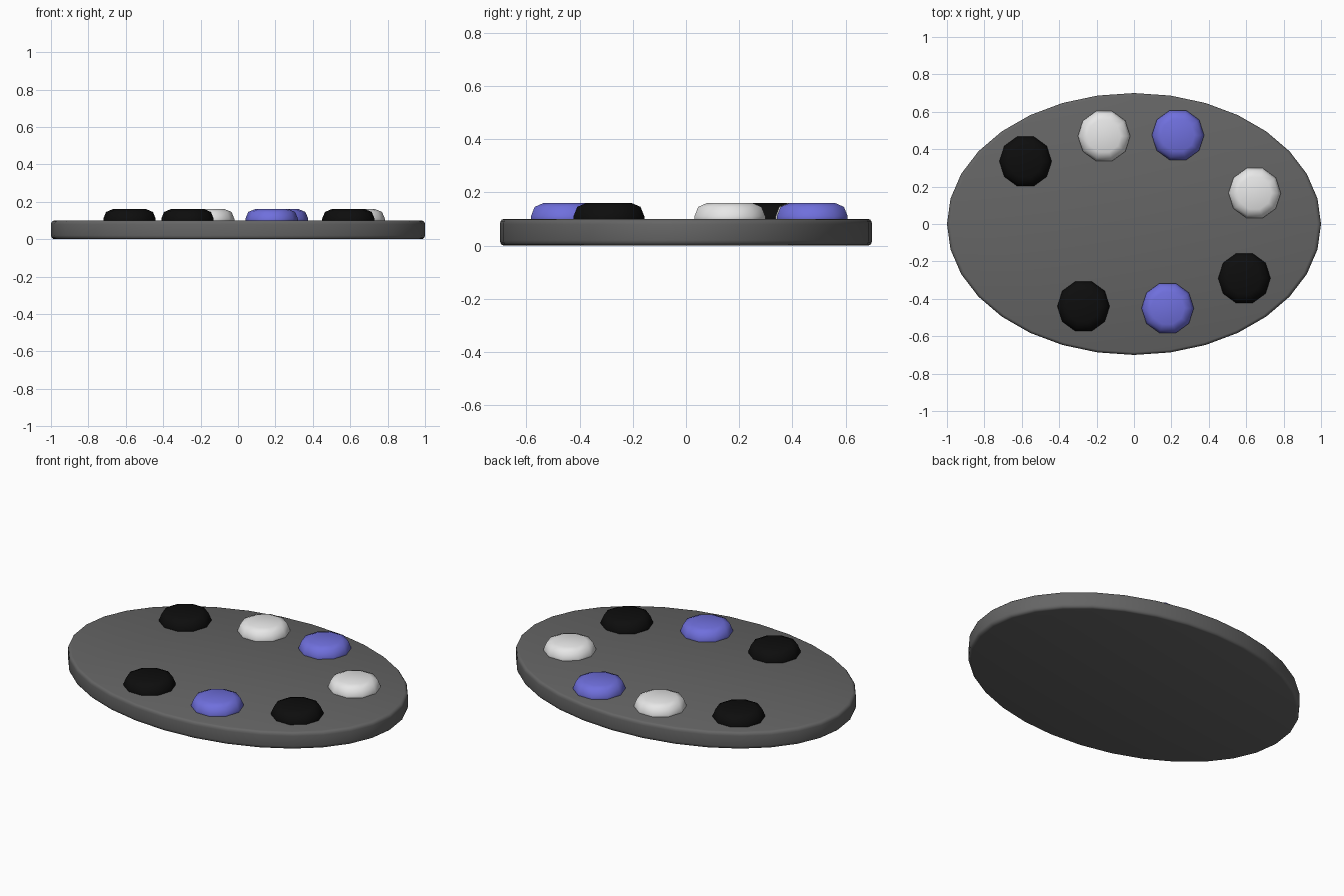
import bpy, bmesh
from math import sin, cos, tau, radians

cube = bpy.data.objects.get("Cube")
if cube:
    bpy.data.objects.remove(cube, do_unlink=True)


def material(name, rgb):
    m = bpy.data.materials.new(name)
    m.use_nodes = True
    color = (*rgb, 1)
    m.diffuse_color = color
    bsdf = next(n for n in m.node_tree.nodes if n.type == 'BSDF_PRINCIPLED')
    bsdf.inputs["Base Color"].default_value = color
    return m


def lathe(name, profile, sides, mat, location, scale=(1, 1, 1)):
    """Closed, smooth-shaded solid from (radius, height) rings, bottom to top."""
    bm = bmesh.new()
    rings = [[bm.verts.new((r * cos(tau * i / sides) * scale[0],
                            r * sin(tau * i / sides) * scale[1],
                            z * scale[2])) for i in range(sides)]
             for r, z in profile]
    for low, high in zip(rings, rings[1:]):
        for i in range(sides):
            j = (i + 1) % sides
            bm.faces.new((low[i], low[j], high[j], high[i]))
    bm.faces.new(rings[0][::-1])
    bm.faces.new(rings[-1])
    for f in bm.faces:
        f.smooth = True
    mesh = bpy.data.meshes.new(name)
    bm.to_mesh(mesh)
    bm.free()
    mesh.materials.append(mat)
    obj = bpy.data.objects.new(name, mesh)
    obj.location = location
    bpy.context.collection.objects.link(obj)
    return obj


def rounded(radius, bottom, top, bevel, steps):
    """Upper half of a rounded disc profile, from its rim up to its flat top."""
    pts = [(radius, bottom)]
    for k in range(steps + 1):
        a = radians(90 * k / steps)
        pts.append((radius - bevel + bevel * cos(a), top - bevel + bevel * sin(a)))
    return pts


gray = material("dark gray", (0.13, 0.13, 0.13))
black = material("black", (0.004, 0.004, 0.004))
white = material("white", (0.8, 0.8, 0.8))
blue = material("violet blue", (0.16, 0.16, 0.72))

# Oval board with rounded rim, mirrored about its mid height
upper = rounded(1, 0, 0.05, 0.02, 3)[1:]
lower = [(r, -z) for r, z in reversed(upper)]
lathe("oval_board", lower + upper, 32, gray, (0, 0, 0.05), (1, 0.7, 1))

# Rounded ten-sided pads around the board
pads = [
    ("back_right_black_pad", black, -0.58, 0.335),
    ("back_white_pad", white, -0.16, 0.47),
    ("back_blue_pad", blue, 0.235, 0.475),
    ("left_white_pad", white, 0.645, 0.165),
    ("front_left_black_pad", black, 0.59, -0.29),
    ("front_blue_pad", blue, 0.18, -0.45),
    ("front_right_black_pad", black, -0.27, -0.44),
]
for name, mat, x, y in pads:
    lathe(name, rounded(0.14, -0.02, 0.06, 0.05, 2), 10, mat, (x, y, 0.1))
